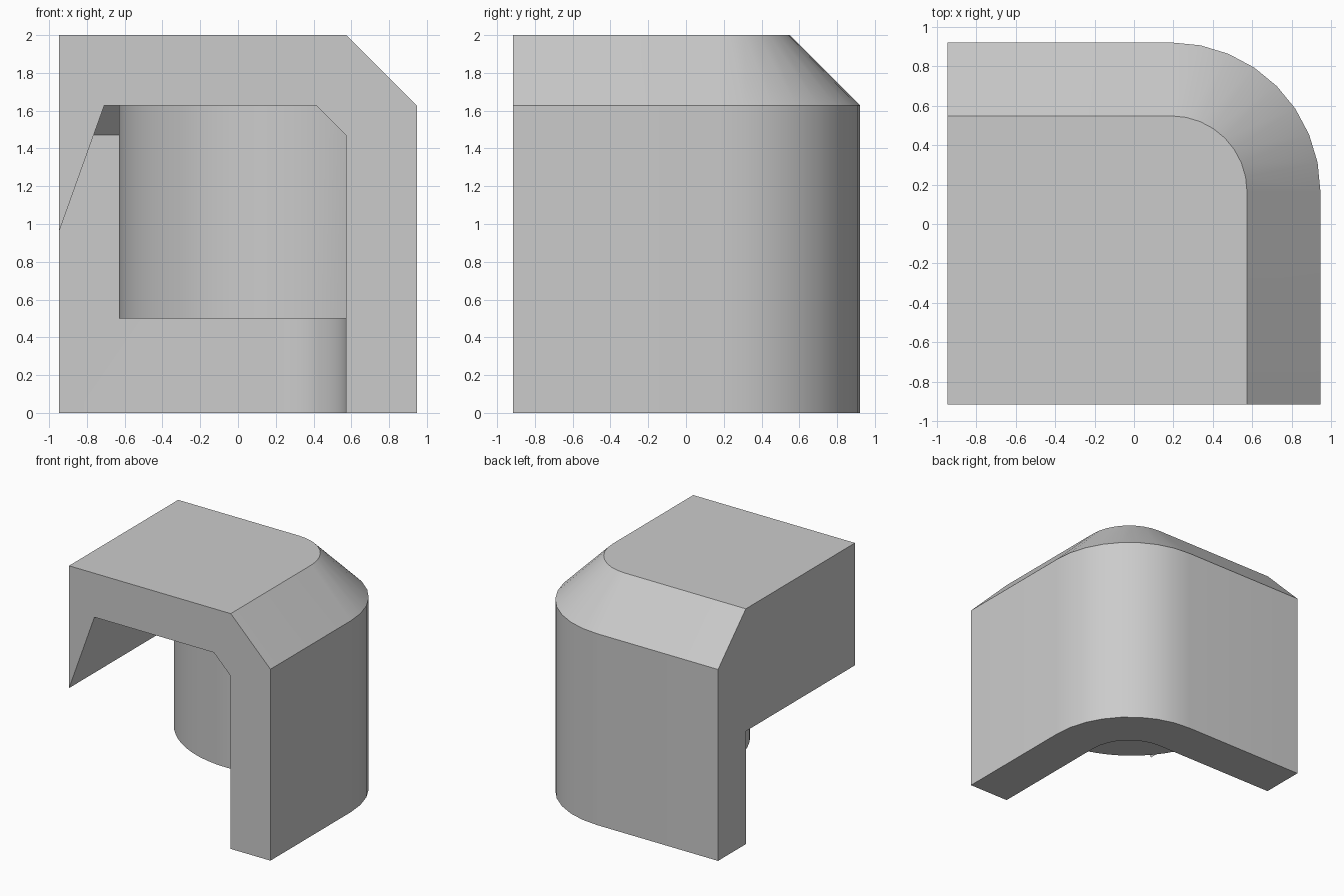
import bpy
import bmesh
from math import cos, sin, pi

if "Cube" in bpy.data.objects:
    bpy.data.objects.remove(bpy.data.objects["Cube"], do_unlink=True)

grey = bpy.data.materials.new("plain_grey")
grey.use_nodes = True
grey.diffuse_color = (0.6, 0.6, 0.6, 1)
grey.node_tree.nodes["Principled BSDF"].inputs["Base Color"].default_value = (0.6, 0.6, 0.6, 1)

CORNER_X, CORNER_Y, RADIUS = 0.19, 0.165, 0.757
STEPS = 8


def outline(z, inset, left, front):
    """Plan outline with one rounded corner at the back."""
    r = RADIUS - inset
    arc = [(CORNER_X + r * cos(i * pi / 2 / STEPS),
            CORNER_Y + r * sin(i * pi / 2 / STEPS)) for i in range(STEPS + 1)]
    plan = [(left, front), (CORNER_X + r, front)] + arc + [(left, CORNER_Y + r)]
    return [(x, y, z) for x, y in plan]


def loft(name, rings):
    """Closed solid through matching rings."""
    bm = bmesh.new()
    loops = [[bm.verts.new(p) for p in ring] for ring in rings]
    for a, b in zip(loops, loops[1:]):
        for i in range(len(a)):
            j = (i + 1) % len(a)
            bm.faces.new((a[i], a[j], b[j], b[i]))
    bm.faces.new(loops[0][::-1])
    bm.faces.new(loops[-1])
    bmesh.ops.recalc_face_normals(bm, faces=bm.faces)
    mesh = bpy.data.meshes.new(name)
    bm.to_mesh(mesh)
    bm.free()
    mesh.materials.append(grey)
    obj = bpy.data.objects.new(name, mesh)
    bpy.context.collection.objects.link(obj)
    return obj


def subtract(obj, cutter):
    """Cut one solid from another and discard the cutter."""
    mod = obj.modifiers.new("cut", "BOOLEAN")
    mod.operation = "DIFFERENCE"
    mod.solver = "EXACT"
    mod.object = cutter
    bpy.ops.object.select_all(action="DESELECT")
    obj.select_set(True)
    bpy.context.view_layer.objects.active = obj
    bpy.ops.object.modifier_apply(modifier=mod.name)
    bpy.data.objects.remove(cutter, do_unlink=True)


# Outer hood: two walls, rounded corner, chamfered top
hood = loft("hood", [outline(z, inset, -0.947, -0.917)
                     for z, inset in ((0, 0), (1.627, 0), (2, 0.373))])

# Hollow: inner chamfer, and a sloped left side that leaves the hanging lip
hollow = loft("hollow", [outline(z, inset, -0.947 + 0.358 * (z - 0.96), -1.2)
                         for z, inset in ((-0.1, 0.375), (1.47, 0.375), (1.627, 0.532))])

# Round drum that stays solid under the roof
bpy.ops.mesh.primitive_cylinder_add(vertices=64, radius=0.93, depth=1.4,
                                    location=(0.3, 0.33, 1.2))
drum = bpy.context.object
drum.name = "drum"
drum.data.materials.append(grey)

subtract(hollow, drum)
subtract(hood, hollow)
bpy.ops.object.shade_smooth_by_angle(angle=pi / 6)
